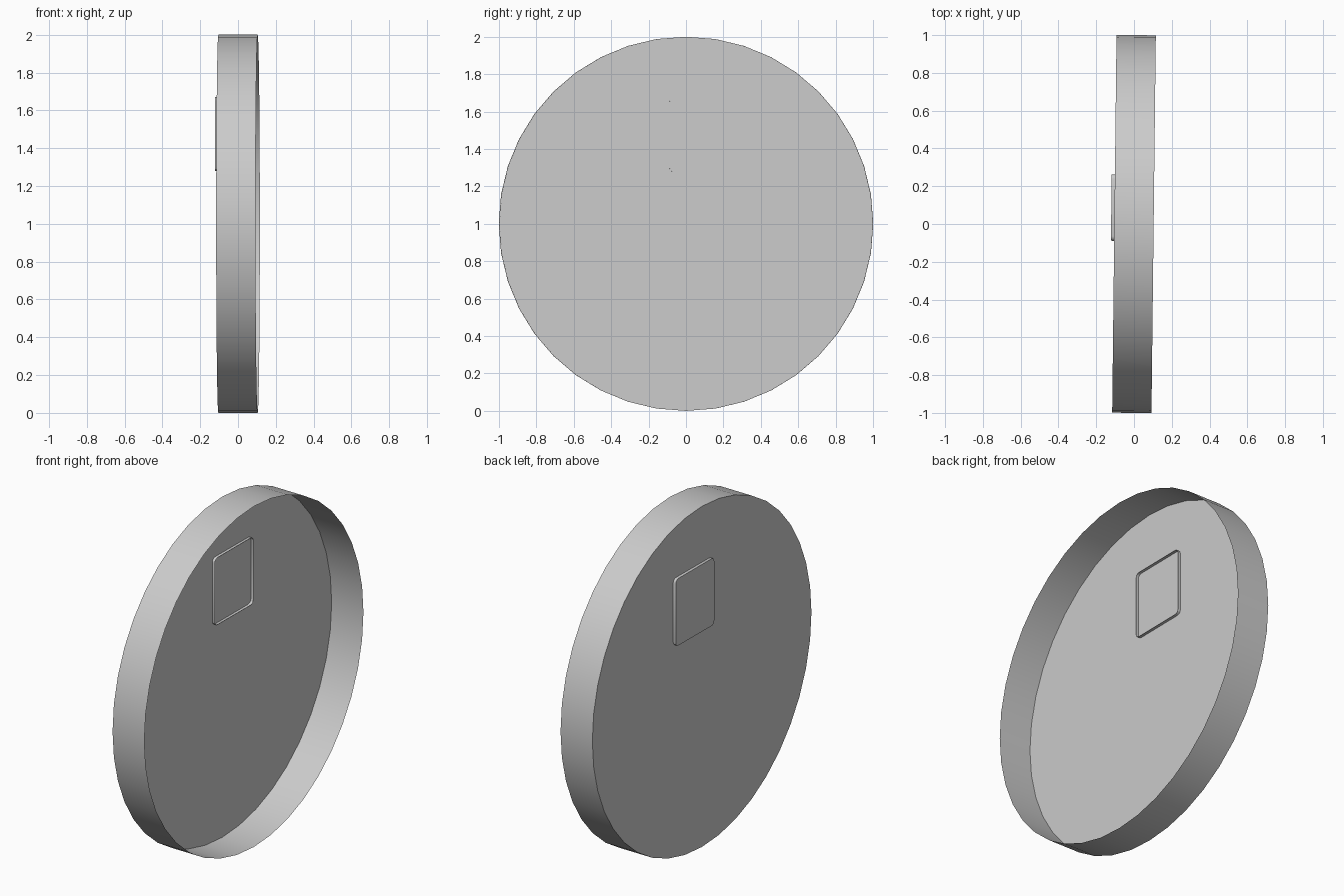
import bpy, bmesh
from math import sin, cos, tau, atan

if "Cube" in bpy.data.objects:
    bpy.data.objects.remove(bpy.data.objects["Cube"])

TILT = -atan(0.0115)  # slight turn about the vertical axis


def open_shell(name, outline, x_cap, x_rim):
    """Thin tray: a cap at x_cap and a wall running to the open rim at x_rim."""
    bm = bmesh.new()
    cap = [bm.verts.new((x_cap, y, z)) for y, z in outline]
    rim = [bm.verts.new((x_rim, y, z)) for y, z in outline]
    n = len(outline)
    bm.faces.new(cap)
    for i in range(n):
        j = (i + 1) % n
        bm.faces.new((cap[j], cap[i], rim[i], rim[j]))
    bmesh.ops.recalc_face_normals(bm, faces=bm.faces)
    # Cap must look outwards (-x)
    bm.faces.ensure_lookup_table()
    if bm.faces[0].normal.x > 0:
        bmesh.ops.reverse_faces(bm, faces=bm.faces)
    mesh = bpy.data.meshes.new(name)
    bm.to_mesh(mesh)
    bm.free()
    obj = bpy.data.objects.new(name, mesh)
    bpy.context.collection.objects.link(obj)
    obj.rotation_euler.z = TILT
    bpy.ops.object.select_all(action='DESELECT')
    obj.select_set(True)
    bpy.context.view_layer.objects.active = obj
    bpy.ops.object.shade_smooth_by_angle()
    return obj


def circle(sides, r, cy, cz):
    return [(cy + r * cos(tau * i / sides), cz + r * sin(tau * i / sides))
            for i in range(sides)]


def rounded_rect(y0, y1, z0, z1, r, steps=3):
    pts = []
    corners = ((y1 - r, z1 - r), (y0 + r, z1 - r), (y0 + r, z0 + r), (y1 - r, z0 + r))
    for k, (cy, cz) in enumerate(corners):
        for s in range(steps + 1):
            a = tau / 4 * (k + s / steps)
            pts.append((cy + r * cos(a), cz + r * sin(a)))
    return pts


# Round tray standing on edge, open towards +x
open_shell("round_tray", circle(40, 1.0, 0, 1.0), -0.104, 0.104)

# Small square tray passing through the closed face
open_shell("square_plate", rounded_rect(-0.09, 0.262, 1.278, 1.672, 0.024), -0.121, -0.087)
